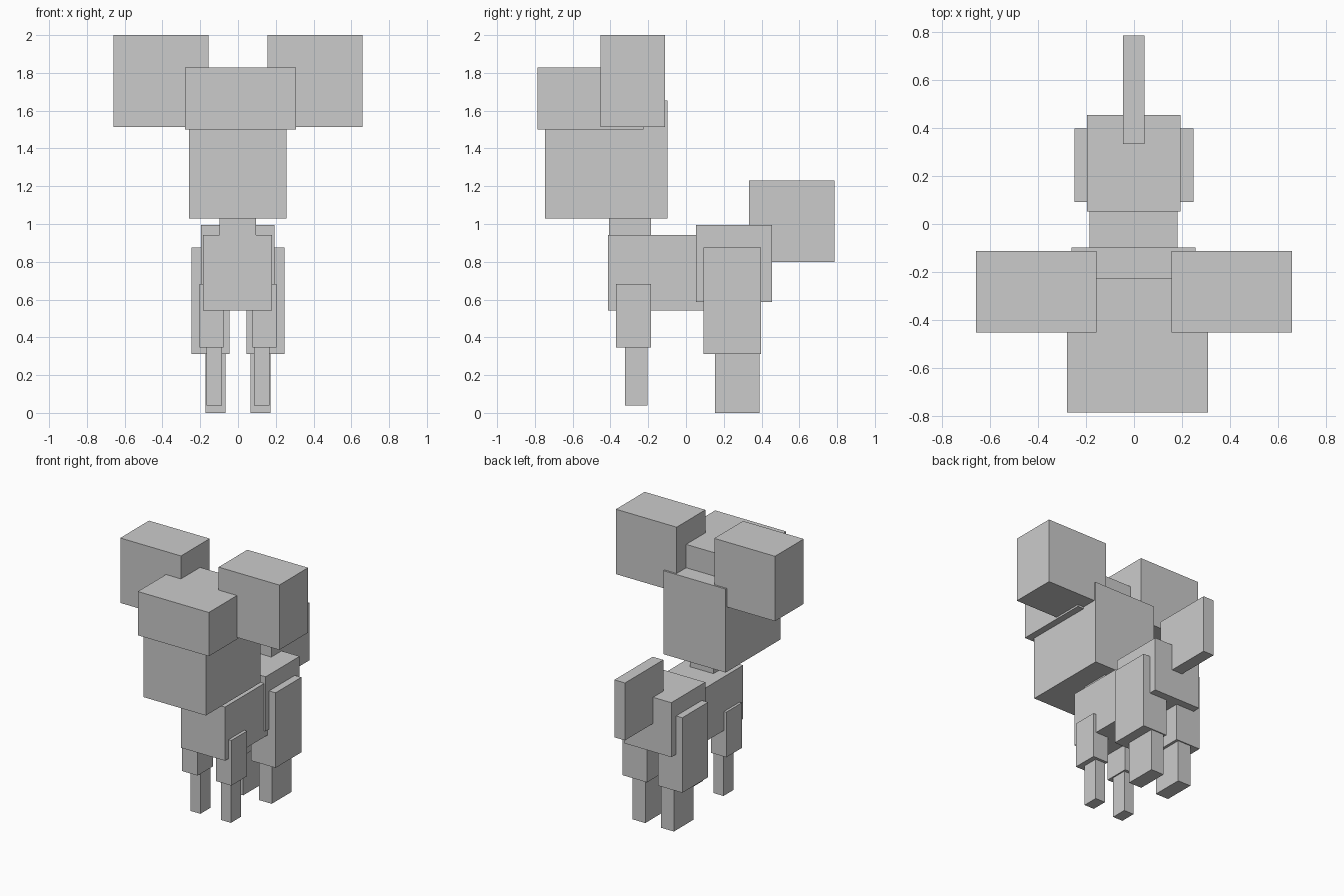
import bpy

if "Cube" in bpy.data.objects:
    bpy.data.objects.remove(bpy.data.objects["Cube"])

grey = bpy.data.materials.new("plain_grey")
grey.diffuse_color = (0.6, 0.6, 0.6, 1)
grey.use_nodes = True
grey.node_tree.nodes["Principled BSDF"].inputs["Base Color"].default_value = grey.diffuse_color


def box(name, x, y, z):
    """Box spanning the given (min, max) range on each axis."""
    bpy.ops.mesh.primitive_cube_add(size=1, location=[sum(r) / 2 for r in (x, y, z)])
    ob = bpy.context.object
    ob.name = name
    ob.scale = [r[1] - r[0] for r in (x, y, z)]
    bpy.ops.object.transform_apply(location=False, rotation=False, scale=True)
    ob.data.materials.append(grey)
    return ob


def pair(name, x, y, z):
    """Matching boxes on the right and left sides."""
    box("right_" + name, x, y, z)
    box("left_" + name, (-x[1], -x[0]), y, z)


# Head, forelock and ears
box("head", (-0.26, 0.257), (-0.747, -0.098), (1.028, 1.653))
box("forelock", (-0.28, 0.308), (-0.785, -0.225), (1.50, 1.828))
pair("ear", (0.156, 0.659), (-0.452, -0.112), (1.514, 2.0))

# Neck, trunk, rump and tail
box("neck", (-0.098, 0.096), (-0.408, -0.185), (0.85, 1.04))
box("trunk", (-0.185, 0.181), (-0.412, 0.25), (0.541, 0.943))
box("rump", (-0.196, 0.193), (0.052, 0.454), (0.588, 0.996))
box("tail", (-0.045, 0.043), (0.333, 0.786), (0.80, 1.23))

# Front legs
pair("front_upper_leg", (0.076, 0.204), (-0.370, -0.185), (0.345, 0.683))
pair("front_lower_leg", (0.086, 0.167), (-0.322, -0.205), (0.038, 0.36))

# Hind legs
pair("hind_upper_leg", (0.045, 0.247), (0.092, 0.397), (0.313, 0.875))
pair("hind_lower_leg", (0.065, 0.172), (0.154, 0.389), (0.0, 0.33))
